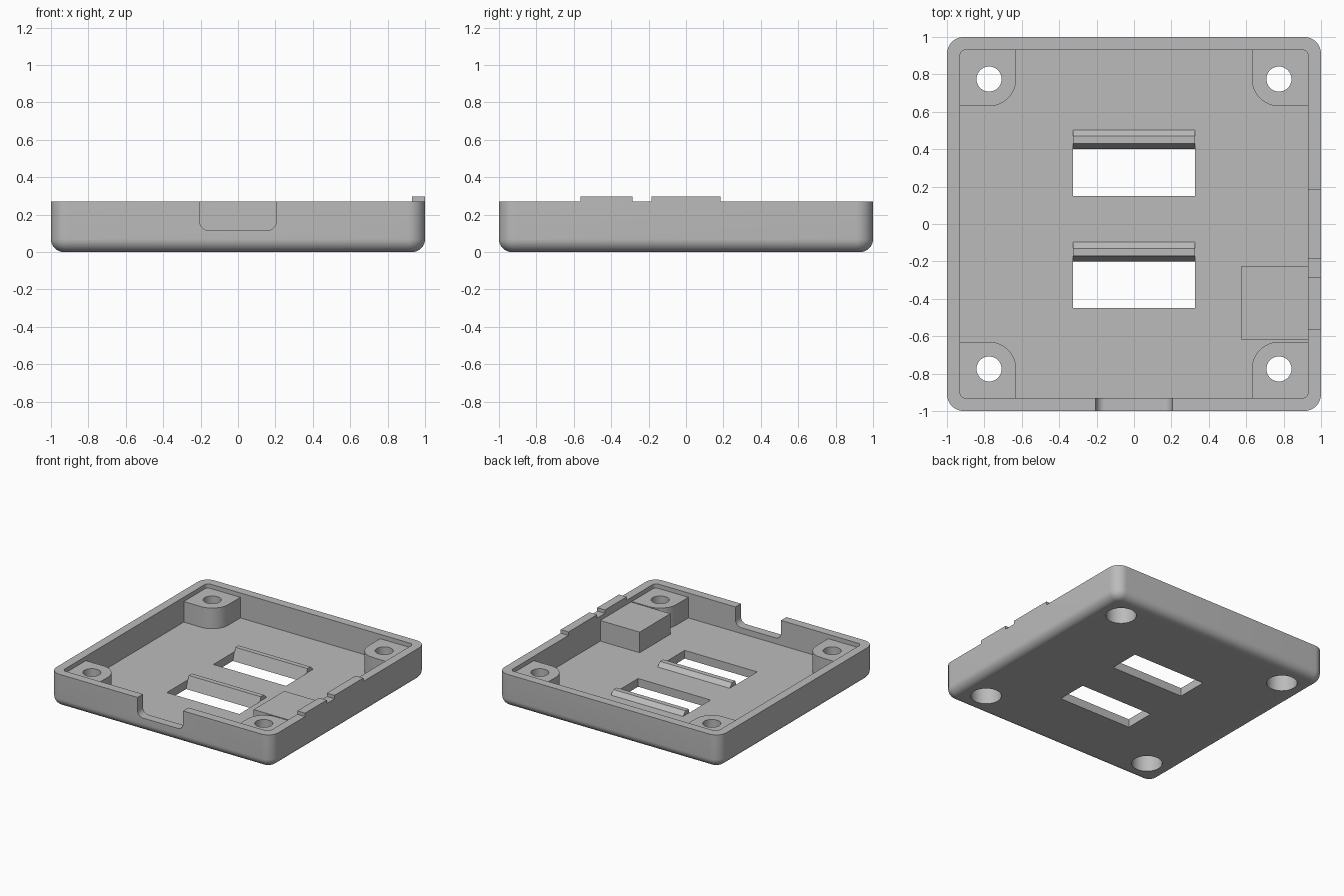
import bpy, bmesh
from math import sin, cos, pi, radians

if "Cube" in bpy.data.objects:
    bpy.data.objects.remove(bpy.data.objects["Cube"])

RIM, FLOOR, POST, WALL = 0.27, 0.067, 0.235, 0.93

grey = bpy.data.materials.new("matte grey")
grey.use_nodes = True
grey.diffuse_color = (0.5, 0.5, 0.5, 1)
grey.node_tree.nodes["Principled BSDF"].inputs["Base Color"].default_value = grey.diffuse_color


def loft(name, rings):
    """Solid skinned through rings of equal point count, capped at both ends."""
    bm = bmesh.new()
    loops = [[bm.verts.new(p) for p in ring] for ring in rings]
    n = len(loops[0])
    for a, b in zip(loops, loops[1:]):
        for i in range(n):
            j = (i + 1) % n
            bm.faces.new((a[i], a[j], b[j], b[i]))
    bm.faces.new(loops[0])
    bm.faces.new(loops[-1])
    bmesh.ops.recalc_face_normals(bm, faces=bm.faces)
    mesh = bpy.data.meshes.new(name)
    bm.to_mesh(mesh)
    bm.free()
    mesh.materials.append(grey)
    obj = bpy.data.objects.new(name, mesh)
    bpy.context.collection.objects.link(obj)
    return obj


def arc(cx, cy, r, start, end, steps=12):
    return [(cx + r * cos(start + (end - start) * i / steps),
             cy + r * sin(start + (end - start) * i / steps)) for i in range(steps + 1)]


def rounded_square(half, r):
    pts = []
    for k, (sx, sy) in enumerate([(1, 1), (-1, 1), (-1, -1), (1, -1)]):
        pts += arc(sx * (half - r), sy * (half - r), r, k * pi / 2, (k + 1) * pi / 2)
    return pts


def upright(name, pts, z0, z1):
    return loft(name, [[(x, y, z) for x, y in pts] for z in (z0, z1)])


def box(name, x0, x1, y0, y1, z0, z1):
    return upright(name, [(x0, y0), (x1, y0), (x1, y1), (x0, y1)], z0, z1)


def across(name, pts, half):
    """Side profile (y, z) extruded along x."""
    return loft(name, [[(x, y, z) for y, z in pts] for x in (-half, half)])


def combine(target, tool, operation):
    mod = target.modifiers.new("combine", "BOOLEAN")
    mod.operation, mod.solver, mod.object = operation, "EXACT", tool
    bpy.context.view_layer.objects.active = target
    bpy.ops.object.modifier_apply(modifier=mod.name)
    bpy.data.objects.remove(tool)


# Outer body with rounded corners and a filleted bottom edge
rings = []
fillet, corner = 0.07, 0.09
for i in range(11):
    t = i / 10 * pi / 2
    inset = fillet * (1 - sin(t))
    rings.append([(x, y, fillet * (1 - cos(t)))
                  for x, y in rounded_square(1 - inset, corner - inset)])
rings.append([(x, y, RIM) for x, y in rounded_square(1, corner)])
tray = loft("tray", rings)

# Hollow interior
combine(tray, upright("cavity", rounded_square(WALL, 0.03), FLOOR, 0.5), "DIFFERENCE")

# Corner screw posts
for sx in (-1, 1):
    for sy in (-1, 1):
        pts = [(0.96, 0.96), (0.63, 0.96)] + arc(0.775, 0.775, 0.145, pi, 1.5 * pi) + [(0.96, 0.63)]
        combine(tray, upright("post", [(sx * x, sy * y) for x, y in pts], 0.04, POST), "UNION")

# Support block beside the front left post
combine(tray, box("block", 0.575, 0.96, -0.62, -0.225, 0.04, POST), "UNION")

# Two floor slots, each with a raised bevelled lip along its back edge
for y in (0, -0.6):
    lip = [(0.38, 0.03), (0.38, 0.1), (0.47, 0.1), (0.533, 0.037), (0.533, 0.03)]
    slot = [(0.15, -0.1), (0.37, -0.1), (0.46, 0.2), (0.15, 0.2)]
    combine(tray, across("lip", [(a + y, z) for a, z in lip], 0.325), "UNION")
    combine(tray, across("slot", [(a + y, z) for a, z in slot], 0.327), "DIFFERENCE")

# Screw holes with wide counterbores from below
for sx in (-1, 1):
    for sy in (-1, 1):
        for r, z0, z1 in ((0.067, 0.05, 0.5), (0.113, -0.1, 0.13)):
            pts = arc(sx * 0.775, sy * 0.775, r, 0, 2 * pi, 40)[:-1]
            combine(tray, upright("hole", pts, z0, z1), "DIFFERENCE")

# Cable notch in the front wall
r = 0.05
notch = ([(-0.205, 0.5)] + arc(-0.205 + r, 0.115 + r, r, pi, 1.5 * pi)
         + arc(0.205 - r, 0.115 + r, r, 1.5 * pi, 2 * pi) + [(0.205, 0.5)])
combine(tray, loft("notch", [[(x, y, z) for x, z in notch] for y in (-1.1, -0.9)]), "DIFFERENCE")

# Smooth curves, sharp edges
tray.data.materials.clear()
tray.data.materials.append(grey)
for f in tray.data.polygons:
    f.material_index = 0
bpy.ops.object.select_all(action="DESELECT")
tray.select_set(True)
bpy.context.view_layer.objects.active = tray
bpy.ops.object.shade_smooth_by_angle(angle=radians(25))

# Raised tabs on the left rim
box("front_rim_tab", WALL, 1, -0.565, -0.285, RIM, 0.298)
box("rear_rim_tab", WALL, 1, -0.185, 0.185, RIM, 0.298)
